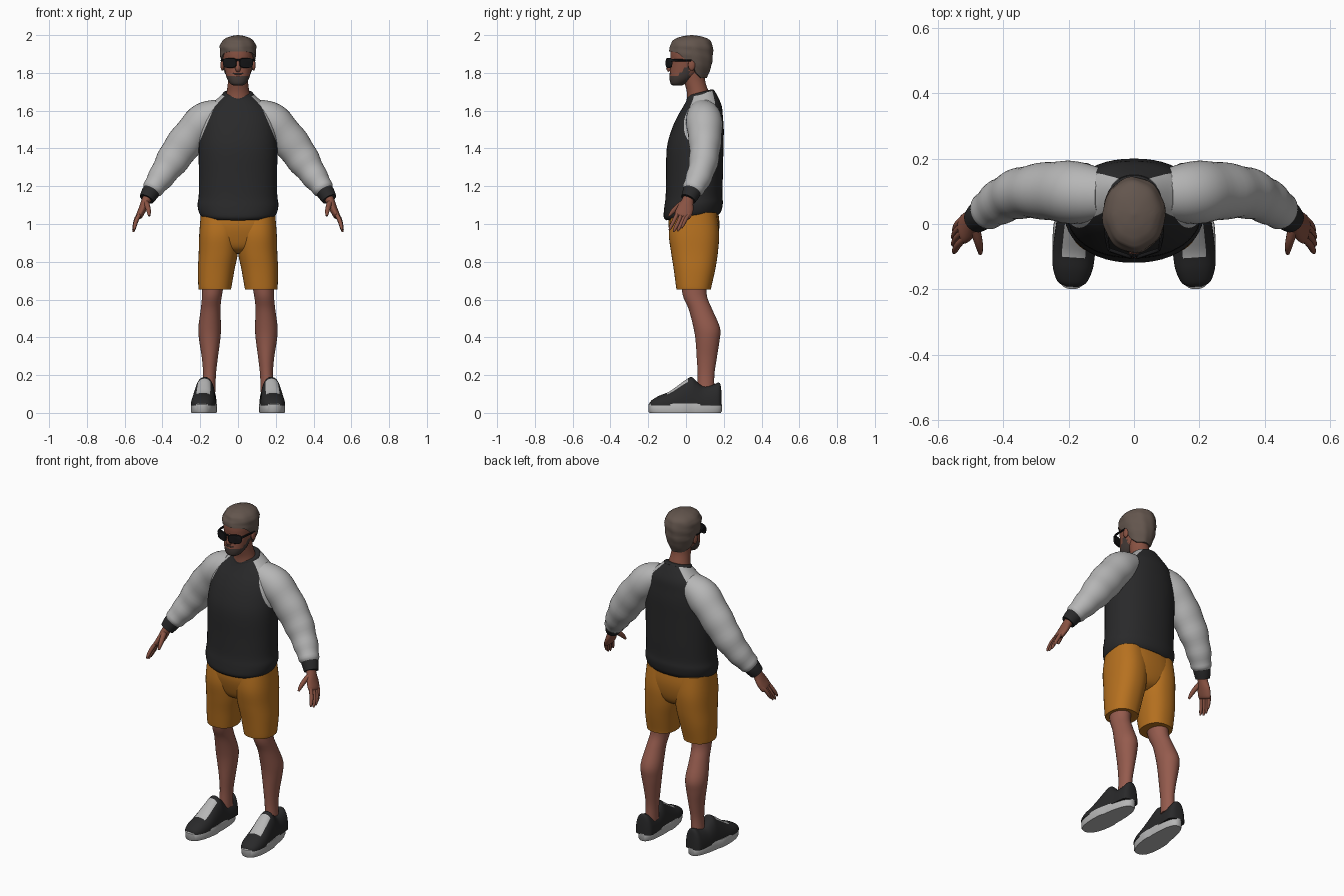
import bpy, bmesh, math
from mathutils import Vector, Matrix

if "Cube" in bpy.data.objects:
    bpy.data.objects.remove(bpy.data.objects["Cube"])


def material(name, rgb):
    m = bpy.data.materials.new(name)
    m.diffuse_color = (*rgb, 1)
    m.use_nodes = True
    m.node_tree.nodes["Principled BSDF"].inputs["Base Color"].default_value = m.diffuse_color
    return m


BLACK = material("black cloth", (0.022, 0.022, 0.023))
GREY = material("light grey cloth", (0.47, 0.47, 0.47))
ORANGE = material("ochre cloth", (0.47, 0.165, 0.014))
SKIN = material("skin", (0.30, 0.105, 0.075))
TAN = material("tanned skin", (0.25, 0.085, 0.055))
HAIR = material("brown hair", (0.125, 0.092, 0.075))
BEARD = material("dark beard", (0.06, 0.045, 0.04))
LENS = material("black plastic", (0.008, 0.008, 0.009))


def lerp_table(table, t):
    """Linear lookup in rows of (key, values...)."""
    if t <= table[0][0]:
        return table[0][1:]
    for a, b in zip(table, table[1:]):
        if t <= b[0]:
            f = (t - a[0]) / (b[0] - a[0])
            return tuple(p + (q - p) * f for p, q in zip(a[1:], b[1:]))
    return table[-1][1:]


def refine(rows, sub=4):
    """Smooth spline through the rows."""
    out = []
    for i in range(len(rows) - 1):
        p = [rows[max(i - 1, 0)], rows[i], rows[i + 1], rows[min(i + 2, len(rows) - 1)]]
        for k in range(sub):
            t = k / sub
            out.append(tuple(0.5 * (2 * b + (c - a) * t + (2 * a - 5 * b + 4 * c - d) * t * t
                             + (3 * b - a - 3 * c + d) * t ** 3) for a, b, c, d in zip(*p)))
    return out + [tuple(rows[-1])]


def skin_rings(name, rings, mats, mirror=False, rule=None, xform=None, cuts=()):
    """Bridge closed rings of points, cap the ends, colour faces by rule."""
    bm = bmesh.new()
    loops = [[bm.verts.new(p) for p in r] for r in rings]
    n = len(loops[0])
    for a, b in zip(loops, loops[1:]):
        for i in range(n):
            bm.faces.new((a[i], a[(i + 1) % n], b[(i + 1) % n], b[i]))
    bm.faces.new(loops[0])
    bm.faces.new(loops[-1])
    bmesh.ops.recalc_face_normals(bm, faces=bm.faces)
    for co, no in cuts:
        bmesh.ops.bisect_plane(bm, geom=bm.verts[:] + bm.edges[:] + bm.faces[:], plane_co=co, plane_no=no)
    bm.normal_update()
    if rule:
        for f in bm.faces:
            f.material_index = rule(f.calc_center_median(), f.normal)
    if xform:
        bm.transform(xform)
    return finish(name, bm, mats, mirror)


def finish(name, bm, mats, mirror=False):
    me = bpy.data.meshes.new(name)
    bm.to_mesh(me)
    bm.free()
    ob = bpy.data.objects.new(name, me)
    bpy.context.collection.objects.link(ob)
    for m in mats:
        me.materials.append(m)
    if mirror:
        ob.modifiers.new("mirror", 'MIRROR').use_mirror_merge = False
    return ob


def ring(c, u, v, n=32, e=2.0):
    pts = []
    for i in range(n):
        a = 2 * math.pi * i / n
        s, t = math.cos(a), math.sin(a)
        pts.append(c + u * math.copysign(abs(s) ** (2 / e), s) + v * math.copysign(abs(t) ** (2 / e), t))
    return pts


def stack(name, rows, mats, e=2.0, n=40, sub=4, **kw):
    """Upright loft; rows are (x, y, z, rx, ry, tilt)."""
    rings = [ring(Vector((x, y, z)), Vector((rx, 0, 0)), Vector((0, ry, k * ry)), n, e)
             for x, y, z, rx, ry, k in refine(rows, sub)]
    return skin_rings(name, rings, mats, **kw)


def tube(name, rows, mats, n=24, sub=4, folds=0.0, **kw):
    """Loft along a path; rows are (x, y, z, r, ry)."""
    rows = refine(rows, sub)
    pts = [Vector(r[:3]) for r in rows]
    rings = []
    for i, p in enumerate(pts):
        t = (pts[min(i + 1, len(pts) - 1)] - pts[max(i - 1, 0)]).normalized()
        v = (Vector((0, 1, 0)) - t * t.y).normalized()
        g = 1 + folds * math.sin(i * 1.3) * (i / len(pts))
        rings.append(ring(p, v.cross(t) * rows[i][3] * g, v * rows[i][4] * g, n))
    return skin_rings(name, rings, mats, **kw)


def ball(name, loc, scale, mat, mirror=False):
    bm = bmesh.new()
    bmesh.ops.create_uvsphere(bm, u_segments=16, v_segments=10, radius=1)
    bm.transform(Matrix.Translation(loc) @ Matrix.Diagonal((*scale, 1)))
    return finish(name, bm, [mat], mirror)


# Sweater body with raglan shoulder panels
seam = [((0.06, 1.69), (0.125, 1.62)), ((0.125, 1.62), (0.21, 1.42))]
cuts = []
for (x0, z0), (x1, z1) in seam:
    for s in (1, -1):
        cuts.append(((s * x0, 0, z0), Vector((s * (z0 - z1), 0, x1 - x0)).normalized()))


def raglan(c, no):
    return int(any((abs(c.x) - a[0]) * (a[1] - b[1]) + (c.z - a[1]) * (b[0] - a[0]) > 0 for a, b in seam))


stack("sweater_body", [
    (0, .035, 1.035, .185, .14, .11), (0, .035, 1.055, .204, .153, .11), (0, .04, 1.10, .214, .155, .08),
    (0, .042, 1.15, .208, .15, .04), (0, .045, 1.25, .207, .15, 0), (0, .048, 1.40, .208, .15, 0),
    (0, .062, 1.50, .20, .138, 0), (0, .075, 1.57, .185, .12, 0), (0, .085, 1.62, .155, .104, .05),
    (0, .084, 1.66, .112, .085, .15), (0, .08, 1.69, .078, .07, .25)],
    [BLACK, GREY], e=2.2, n=48, rule=raglan, cuts=cuts)
stack("collar", [(0, .079, 1.672, .088, .077, .26), (0, .077, 1.692, .080, .070, .26),
                 (0, .075, 1.697, .070, .062, .26)], [BLACK], sub=3)

# Sleeves and cuffs
tube("sleeve", [
    (.09, .09, 1.60, .065, .075), (.17, .095, 1.555, .094, .095), (.235, .10, 1.49, .092, .092),
    (.30, .10, 1.405, .093, .083), (.355, .092, 1.325, .084, .076), (.405, .07, 1.252, .069, .068),
    (.445, .043, 1.195, .058, .06), (.462, .03, 1.168, .044, .046)],
    [GREY], n=32, folds=.05, mirror=True)
tube("cuff", [(.452, .037, 1.185, .047, .050), (.468, .026, 1.16, .046, .047),
              (.484, .012, 1.132, .040, .041)], [BLACK], mirror=True)

# Hands: palm, four fingers, thumb
tube("palm", [(.472, .022, 1.155, .026, .030), (.488, .008, 1.12, .024, .032), (.505, -.004, 1.08, .021, .044),
              (.522, -.018, 1.045, .018, .044), (.527, -.022, 1.035, .010, .036)], [TAN], mirror=True)
for i, (dy, dz) in enumerate([(-.033, .004), (-.011, -.006), (.011, -.002), (.031, .014)]):
    y, x = -.018 + dy, .522 + .003 * (1.5 - abs(i - 1.5))
    tube(f"finger_{i + 1}", [(x - .005, y + .008, 1.06, .011, .011), (x + .016, y - .012, 1.015 + dz, .011, .0105),
                             (x + .026, y - .03, .98 + dz, .009, .009), (x + .029, y - .037, .964 + dz, .004, .004)],
         [TAN], n=10, sub=3, mirror=True)
tube("thumb", [(.488, -.01, 1.115, .016, .016), (.478, -.045, 1.09, .014, .015), (.472, -.072, 1.065, .011, .012),
               (.470, -.09, 1.043, .006, .006)], [TAN], n=10, sub=3, mirror=True)

# Shorts
stack("shorts_seat", [(0, .042, 1.09, .185, .125, 0), (0, .042, 1.0, .201, .135, 0), (0, .045, .92, .195, .122, 0),
                      (0, .045, .87, .12, .10, 0), (0, .045, .845, .05, .06, 0)], [ORANGE], e=2.4)
stack("shorts_leg", [(.098, .042, 1.06, .098, .12, 0), (.10, .042, .95, .105, .133, 0),
                     (.104, .045, .85, .104, .124, 0), (.115, .045, .76, .097, .110, 0),
                     (.122, .041, .67, .088, .094, 0), (.122, .041, .652, .085, .091, 0)],
      [ORANGE], e=2.3, mirror=True)

# Bare legs
stack("leg", [(.125, .045, .75, .065, .072, 0), (.137, .045, .63, .053, .064, 0), (.145, .076, .55, .052, .062, 0),
              (.150, .110, .45, .060, .070, 0), (.150, .114, .38, .055, .063, 0), (.149, .110, .29, .042, .053, 0),
              (.151, .106, .20, .034, .044, 0), (.155, .105, .11, .036, .046, 0)], [SKIN], n=28, mirror=True)

# Shoes: sole outline and upper, rows are (y, half width, top height)
turn = Matrix.Translation((.178, 0, 0)) @ Matrix.Rotation(math.radians(4), 4, 'Z')


def sole_ring(z, k):
    pts = []
    for i in range(48):
        a = 2 * math.pi * i / 48
        y = math.sin(a)
        w = .068 - .006 * y - .006 * (1 - y * y) * (y > 0)
        pts.append(Vector((k * w * math.copysign(abs(math.cos(a)) ** .8, math.cos(a)), -.005 + .195 * k * y, z)))
    return pts


skin_rings("shoe_sole", [sole_ring(0, .97), sole_ring(.008, 1), sole_ring(.045, 1), sole_ring(.05, .97)],
           [GREY], mirror=True, xform=turn)
upper = refine([(-.192, .022, .054), (-.178, .044, .070), (-.14, .060, .092), (-.09, .065, .112), (-.04, .063, .147),
                (.0, .060, .176), (.03, .058, .190), (.055, .057, .168), (.09, .056, .142), (.14, .055, .148),
                (.17, .050, .160), (.183, .036, .150), (.188, .022, .10)])
arcs = []
for y, w, h in upper:
    arc = []
    for i in range(25):
        c, s = math.cos(math.pi * i / 24), math.sin(math.pi * i / 24)
        arc.append(Vector((math.copysign(abs(c) ** .85, c) * w, y, .04 + (h - .04) * s ** .9)))
    arcs.append(arc)
skin_rings("shoe_upper", arcs, [BLACK, GREY], mirror=True, xform=turn,
           rule=lambda c, no: int(abs(c.x) < .036 and -.10 < c.y < .005 and no.z > .3))

# Neck and head, with the beard coloured along the jaw
stack("neck", [(0, .07, 1.65, .072, .066, 0), (0, .062, 1.70, .060, .058, 0), (0, .045, 1.76, .053, .056, 0),
               (0, .04, 1.82, .055, .06, 0)], [TAN])


def beard(c, no):
    return int(c.y < .02 and c.z < 1.783 + max(0, c.y + .045) * 1.1)


stack("head", [(0, -.045, 1.733, .022, .022, 0), (0, -.043, 1.742, .040, .038, 0), (0, -.025, 1.77, .058, .062, 0),
               (0, -.003, 1.81, .069, .082, 0), (0, .018, 1.86, .079, .099, 0), (0, .025, 1.90, .084, .108, 0),
               (0, .027, 1.94, .080, .104, 0), (0, .028, 1.97, .055, .075, 0), (0, .028, 1.982, .02, .03, 0)],
      [TAN, BEARD], e=2.15, sub=5, rule=beard)
tube("nose", [(0, -.072, 1.872, .008, .008), (0, -.082, 1.85, .010, .012), (0, -.089, 1.825, .015, .016),
              (0, -.082, 1.812, .012, .012)], [TAN], n=14)
ball("lips", (0, -.079, 1.783), (.022, .009, .005), TAN)
ball("moustache", (0, -.079, 1.796), (.030, .009, .006), BEARD)
ball("ear", (.083, .03, 1.842), (.010, .019, .030), TAN, mirror=True)

# Wavy short hair: dome reaching down to a hairline that drops behind the ears
shape = [(1.77, .058, .078, .03), (1.80, .072, .093, .03), (1.85, .089, .110, .03), (1.90, .095, .115, .028),
         (1.94, .096, .114, .028), (1.97, .083, .100, .03), (1.985, .064, .078, .03), (1.995, .035, .045, .03),
         (2.0, .004, .004, .03)]
line = [(-.07, 1.913), (-.035, 1.905), (-.005, 1.872), (.03, 1.862), (.055, 1.80), (.10, 1.772)]
dome = []
for k in range(22):
    t = min(k, 20) / 20
    pts = []
    for i in range(64):
        a = 2 * math.pi * i / 64
        low = lerp_table(line, .03 + .11 * math.sin(a))[0]
        z = low + (2.0 - low) * math.cos(t * math.pi / 2)
        rx, ry, yc = lerp_table(shape, z)
        g = 1 + .03 * math.sin(5 * a + z * 70) * math.sin(3 * a - z * 50 + 1) * min(1, t * 2)
        g *= .84 if k == 21 else 1
        pts.append(Vector((rx * g * math.cos(a), yc + ry * g * math.sin(a), z)))
    dome.append(pts)
skin_rings("hair", dome, [HAIR])

# Sunglasses: lenses, bridge, side arms
skin_rings("lens", [ring(Vector((.043, y, 1.853)), Vector((k * .036, -.0 + .012 * k, 0)), Vector((0, 0, k * .027)), 24, 3.2)
                    for y, k in ((-.084, .95), (-.088, 1), (-.094, 1), (-.097, .9))], [LENS], mirror=True)
tube("bridge", [(-.014, -.094, 1.866, .006, .005), (0, -.097, 1.868, .006, .005), (.014, -.094, 1.866, .006, .005)],
     [LENS], n=8)
tube("glasses_arm", [(.077, -.080, 1.866, .007, .004), (.084, -.04, 1.867, .006, .006),
                     (.088, .03, 1.866, .005, .005)], [LENS], n=8, mirror=True)

# Smooth shading with crisp edges
for ob in bpy.context.scene.objects:
    ob.select_set(True)
    bpy.context.view_layer.objects.active = ob
bpy.ops.object.shade_smooth_by_angle(angle=math.radians(42))
